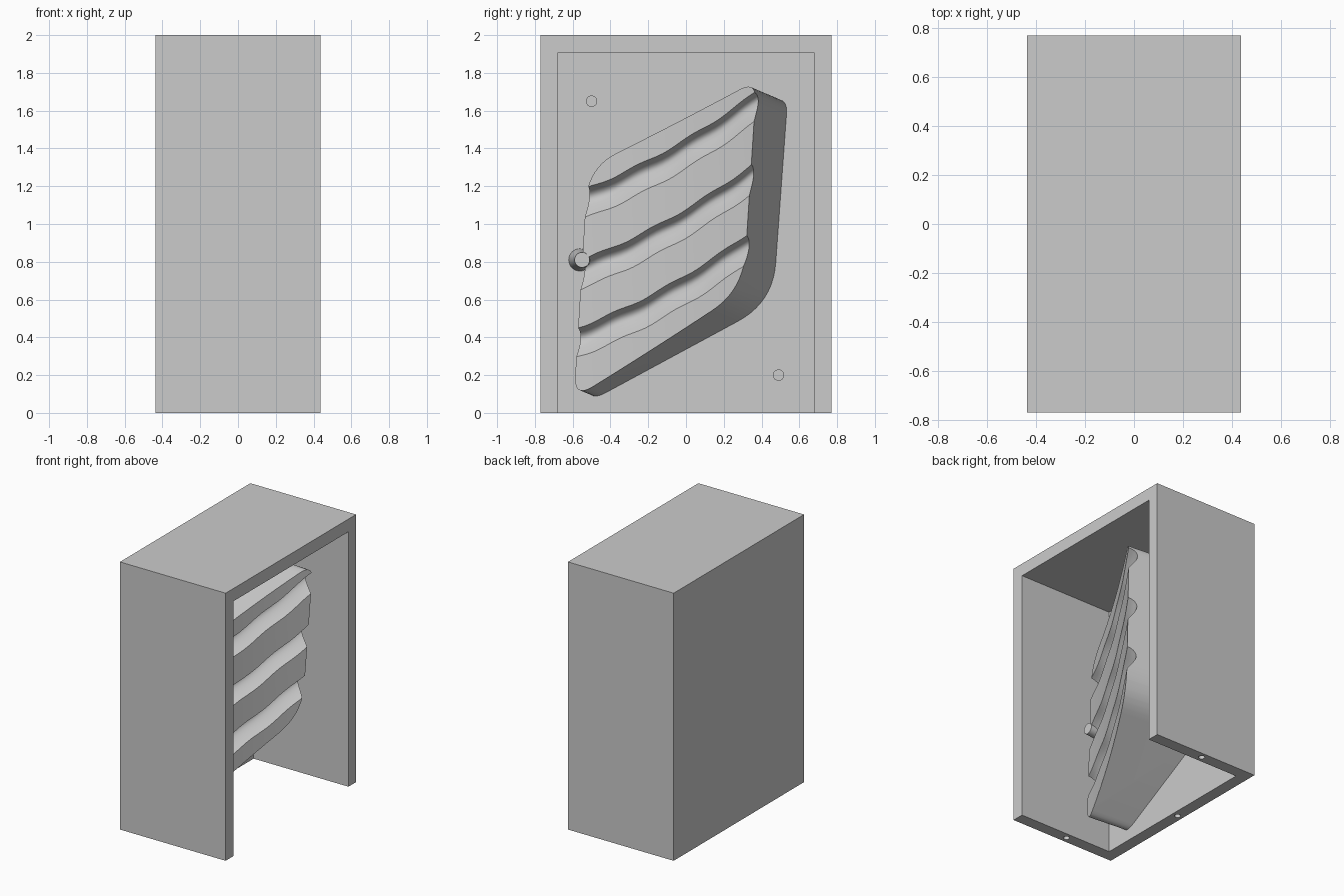
import bpy, bmesh, math
from mathutils import Vector

if "Cube" in bpy.data.objects:
    bpy.data.objects.remove(bpy.data.objects["Cube"])

grey = bpy.data.materials.new("plain_grey")
grey.use_nodes = True
colour = (0.6, 0.6, 0.6, 1)
grey.diffuse_color = colour
grey.node_tree.nodes["Principled BSDF"].inputs["Base Color"].default_value = colour

HALF_X, HALF_Y, TOP, WALL = 0.437, 0.77, 2.0, 0.09
BACK = -HALF_X + WALL          # inner face of the back wall
SHEAR = Vector((1, -0.235, 0.10))   # direction the insert leans


def make_object(name, bm):
    bmesh.ops.recalc_face_normals(bm, faces=bm.faces[:])
    mesh = bpy.data.meshes.new(name)
    bm.to_mesh(mesh)
    bm.free()
    mesh.materials.append(grey)
    obj = bpy.data.objects.new(name, mesh)
    bpy.context.collection.objects.link(obj)
    return obj


def box(name, low, high):
    bm = bmesh.new()
    bmesh.ops.create_cube(bm, size=1)
    for v in bm.verts:
        v.co = Vector([a + (b - a) * (c + 0.5) for a, b, c in zip(low, high, v.co)])
    return make_object(name, bm)


def loft(name, rings):
    """Closed solid through a series of equal rings."""
    bm = bmesh.new()
    loops = [[bm.verts.new(p) for p in ring] for ring in rings]
    n = len(loops[0])
    for a, b in zip(loops, loops[1:]):
        for i in range(n):
            j = (i + 1) % n
            bm.faces.new((a[i], a[j], b[j], b[i]))
    bm.faces.new(loops[0])
    bm.faces.new(loops[-1])
    return make_object(name, bm)


def circle(centre, radius, axis, n=24):
    c, pts = Vector(centre), []
    for i in range(n):
        a = 2 * math.pi * i / n
        u, w = radius * math.cos(a), radius * math.sin(a)
        pts.append(c + (Vector((0, u, w)) if axis == "x" else Vector((u, w, 0))))
    return pts


def select_only(obj):
    bpy.ops.object.select_all(action="DESELECT")
    obj.select_set(True)
    bpy.context.view_layer.objects.active = obj


def combine(obj, cutter, operation):
    mod = obj.modifiers.new("cut", "BOOLEAN")
    mod.operation, mod.solver, mod.object = operation, "EXACT", cutter
    select_only(obj)
    bpy.ops.object.modifier_apply(modifier=mod.name)
    bpy.data.objects.remove(cutter)


def smooth(obj, angle=35):
    select_only(obj)
    bpy.ops.object.shade_smooth_by_angle(angle=math.radians(angle))


# Housing: open on one side and underneath
housing = box("housing", (-HALF_X, -HALF_Y, 0), (HALF_X, HALF_Y, TOP))
combine(housing, box("cavity", (BACK, WALL - HALF_Y, -1),
                     (1, HALF_Y - WALL, TOP - 0.095)), "DIFFERENCE")

# Small blind holes in the bottom rim
rim = HALF_Y - WALL / 2
for x, y in ((0, -rim), (0, rim), (BACK - WALL / 2, 0)):
    hole = loft("hole", [circle((x, y, z), 0.022, "z") for z in (-0.1, 0.1)])
    combine(housing, hole, "DIFFERENCE")


# Insert body: rounded four-sided outline, leaning as it leaves the wall
def rounded_outline(corners, steps=10):
    pts = []
    for i, (y, z, r) in enumerate(corners):
        c = Vector((0, y, z))
        prev, nxt = corners[i - 1], corners[(i + 1) % len(corners)]
        a = c + (Vector((0, prev[0], prev[1])) - c).normalized() * r
        b = c + (Vector((0, nxt[0], nxt[1])) - c).normalized() * r
        for k in range(steps + 1):
            t = k / steps
            pts.append(a * (1 - t) ** 2 + c * 2 * t * (1 - t) + b * t * t)
    return pts


outline = rounded_outline([(-0.53, 0.05, 0.12), (0.46, 0.585, 0.21),
                           (0.54, 1.69, 0.11), (-0.45, 1.27, 0.18)])


def leaning_ring(x):
    return [p + Vector((BACK, 0, 0)) + SHEAR * (x - BACK) for p in outline]


insert = loft("grooved_insert", [leaning_ring(BACK - 0.02), leaning_ring(0.6)])


# Curved, grooved front surface swept across the insert
def face_depth(y):
    return 0.16 + 0.48 * y + 0.14 * y * y


def groove_rise(y):
    return 0.6 * y + 0.2 * y * y


profile = [(-0.6, 0)]           # (height, groove depth)
for low, high in ((0.575, 0.73), (0.93, 1.08), (1.295, 1.45)):
    for k in range(15):
        t = k / 14
        depth = 0.075 * max(0, math.sin(math.pi * t ** 1.3)) ** 0.75
        profile.append((low + (high - low) * t, depth))
profile.append((2.6, 0))

sections = []
columns = 48
for i in range(columns + 1):
    y = -0.75 + 1.5 * i / columns
    ring = []
    for h, d in profile:
        wave = 0.006 * math.sin(22 * y + 5 * h) if 0 < h < 2 else 0
        ring.append((face_depth(y) - d, y, h + groove_rise(y) + wave))
    ring += [(-0.7, y, 2.6 + groove_rise(y)), (-0.7, y, -0.6 + groove_rise(y))]
    sections.append(ring)
combine(insert, loft("front_surface", sections), "INTERSECT")
smooth(insert)

# Tapered pin at the edge of the insert
pin = loft("edge_pin", [circle((BACK - 0.01, -0.562, 0.81), 0.06, "x", 32),
                        circle((-0.045, -0.55, 0.81), 0.04, "x", 32)])
smooth(pin)

# Two locating pegs on the back wall
for name, y, z in (("upper_peg", -0.5, 1.65), ("lower_peg", 0.49, 0.2)):
    peg = loft(name, [circle((x, y, z), 0.03, "x") for x in (BACK - 0.01, -0.22)])
    smooth(peg)
